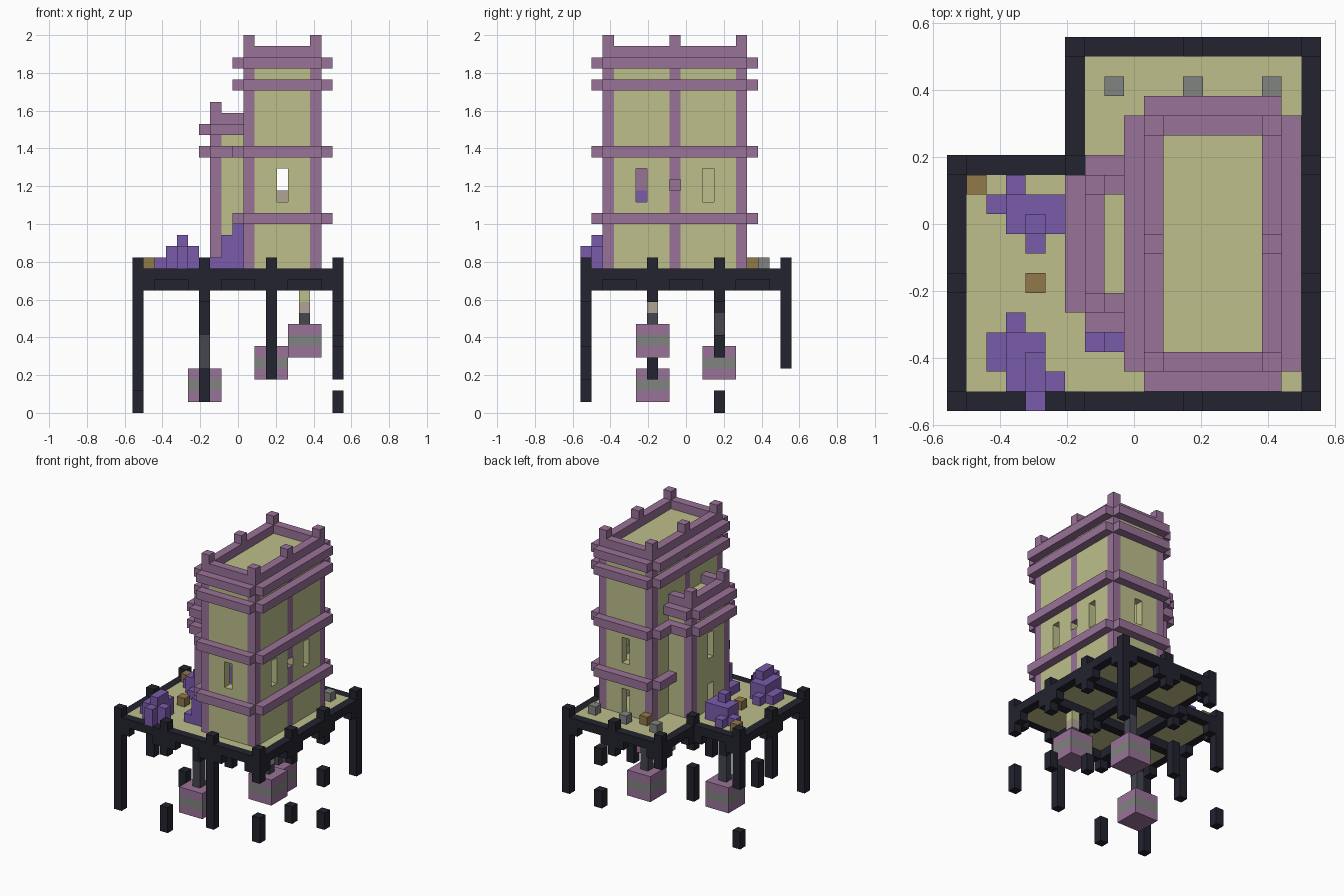
import bpy, bmesh, math
from mathutils import Vector

if "Cube" in bpy.data.objects:
    bpy.data.objects.remove(bpy.data.objects["Cube"])

UNIT = 1 / 17      # size of one building block
HALF = 9.5         # half of the plan width in blocks
claimed = set()    # blocks already used by earlier parts


def colour(name, hex_code):
    rgb = [int(hex_code[i:i + 2], 16) / 255 for i in (0, 2, 4)]
    rgba = [((c + 0.055) / 1.055) ** 2.4 for c in rgb] + [1]
    mat = bpy.data.materials.new(name)
    mat.use_nodes = True
    mat.diffuse_color = rgba
    mat.node_tree.nodes["Principled BSDF"].inputs["Base Color"].default_value = rgba
    return mat


SAND = colour("sand", "bdbf8b")
MAUVE = colour("mauve", "997398")
NAVY = colour("dark navy", "22232e")
LEAF = colour("violet leaf", "7a5bab")
STONE = colour("grey stone", "808480")
WOOD = colour("brown wood", "917849")
BEIGE = colour("beige", "b0a493")
CHAIN = colour("slate chain", "454650")


def box(x0, x1, y0, y1, z0, z1):
    return {(x, y, z) for x in range(x0, x1) for y in range(y0, y1) for z in range(z0, z1)}


def ring(x0, x1, y0, y1, z0, z1):
    return box(x0, x1, y0, y1, z0, z1) - box(x0 + 1, x1 - 1, y0 + 1, y1 - 1, z0, z1)


def band(x0, x1, y0, y1, z):
    """Ledge one block proud of a footprint, with open corners."""
    return (box(x0 - 1, x1 + 1, y0, y1, z, z + 1) | box(x0, x1, y0 - 1, y1 + 1, z, z + 1)) \
        - box(x0, x1, y0, y1, z, z + 1)


def build(name, cells, mat):
    """Outer skin of a set of blocks, merged into large flat faces."""
    cells = cells - claimed
    claimed.update(cells)
    bm = bmesh.new()
    verts = {}
    for cell in cells:
        for axis in range(3):
            for side in (0, 1):
                near = list(cell)
                near[axis] += 2 * side - 1
                if tuple(near) in cells:
                    continue
                u, v = (axis + 1) % 3, (axis + 2) % 3
                loop = []
                for a, b in ((0, 0), (1, 0), (1, 1), (0, 1)):
                    p = list(cell)
                    p[axis] += side
                    p[u] += a
                    p[v] += b
                    p = tuple(p)
                    if p not in verts:
                        verts[p] = bm.verts.new(
                            Vector((p[0] - HALF, p[1] - HALF, p[2])) * UNIT)
                    loop.append(verts[p])
                bm.faces.new(loop if side else loop[::-1])
    bmesh.ops.dissolve_limit(bm, angle_limit=math.radians(1),
                             verts=bm.verts[:], edges=bm.edges[:])
    mesh = bpy.data.meshes.new(name)
    bm.to_mesh(mesh)
    bm.free()
    mesh.materials.append(mat)
    obj = bpy.data.objects.new(name, mesh)
    bpy.context.scene.collection.objects.link(obj)


# L-shaped platform plan
def in_plan(x, y):
    return 0 <= x < 19 and 0 <= y < 19 and not (x < 6 and y > 12)


plan = {(x, y) for x in range(19) for y in range(19) if in_plan(x, y)}
edge = {(x, y) for x, y in plan if not all(
    in_plan(x + a, y + b) for a in (-1, 0, 1) for b in (-1, 0, 1))}
posts = {(x, y) for x, y in plan if x % 6 == 0 and y % 6 == 0}

# Stilts, some of them broken with floating remains
feet = {(0, 0): 2, (12, 0): 3, (18, 18): 4, (0, 6): 6, (0, 12): 7, (6, 6): 7, (12, 12): 9}
stilts = set()
for x, y in posts:
    top = 14 if (x, y) in edge else 12
    stilts |= box(x, x + 1, y, y + 1, feet.get((x, y), 10), top)
build("stilts", stilts, NAVY)
remains = set()
for x, y, low, high in ((6, 0, 1, 4), (18, 0, 3, 6), (18, 6, 3, 5), (18, 12, 5, 7),
                        (18, 12, 0, 2), (0, 12, 0, 2), (6, 12, 4, 8)):
    remains |= box(x, x + 1, y, y + 1, low, high)
build("broken_stilts", remains, NAVY)

# Platform frame, brackets, joists and floor
build("platform_rim", {(x, y, 12) for x, y in edge}, NAVY)
build("stilt_brackets", {(x, y, 11) for x, y in edge
                         if any(abs(x - a) + abs(y - b) <= 1 for a, b in posts)}, NAVY)
build("floor_joists", {(x, y, 11) for x, y in plan - edge if x in (6, 12) or y in (6, 12)}, NAVY)
build("platform_floor", {(x, y, 12) for x, y in plan - edge}, SAND)

# Main tower: x 10-17, y 2-15
openings = (box(13, 14, 2, 3, 19, 22) | box(13, 14, 14, 15, 19, 22)
            | box(13, 14, 14, 15, 13, 16)
            | box(16, 17, 5, 6, 19, 22) | box(16, 17, 11, 12, 19, 22)
            | box(16, 17, 8, 9, 20, 21))
pillars = set()
for x in (10, 16):
    for y in (2, 8, 14):
        pillars |= box(x, x + 1, y, y + 1, 13, 34)
build("tower_pillars", pillars - openings, MAUVE)
build("tower_parapet", ring(10, 17, 2, 15, 32, 33), MAUVE)
build("tower_walls", ring(10, 17, 2, 15, 13, 32) - openings, SAND)
build("tower_roof", box(11, 16, 3, 14, 31, 32), SAND)
build("tower_inner_floor", box(11, 16, 3, 14, 17, 18), SAND)
ledges = set()
for z in (17, 23, 29, 31):
    ledges |= band(10, 17, 2, 15, z)
build("tower_ledges", ledges, MAUVE)

# Things inside the tower, seen through the windows
build("indoor_plant", box(11, 12, 5, 6, 18, 20), LEAF)
build("indoor_post", box(11, 12, 5, 6, 20, 22), MAUVE)
build("indoor_table", box(13, 14, 8, 9, 18, 20), BEIGE)

# Side wing: x 7-10, y 5-12
wing_open = box(7, 8, 8, 9, 19, 22) | box(7, 8, 8, 9, 13, 16)
build("wing_pillars", box(7, 8, 5, 6, 13, 28) | box(7, 8, 11, 12, 13, 28), MAUVE)
build("wing_parapet", ring(7, 11, 5, 12, 26, 27), MAUVE)
build("wing_walls", ring(7, 11, 5, 12, 13, 26) - wing_open, SAND)
build("wing_roof", box(8, 10, 6, 11, 25, 26), SAND)
wing_ledges = band(7, 10, 5, 12, 23) | band(7, 10, 5, 12, 25)
build("wing_ledges", wing_ledges, MAUVE)

# Hanging lanterns with a grey middle band
for name, x, y, z in (("west", 5, 5, 1), ("north", 11, 11, 3), ("east", 14, 5, 5)):
    build(name + "_lantern_band", box(x, x + 3, y, y + 3, z + 1, z + 2), STONE)
    build(name + "_lantern", box(x, x + 3, y, y + 3, z, z + 3), MAUVE)
    links = 1 if name == "east" else 3
    build(name + "_lantern_chain", box(x + 1, x + 2, y + 1, y + 2, z + 3, z + 3 + links), CHAIN)
build("east_chain_joint", box(15, 16, 6, 7, 9, 10), BEIGE)
build("east_chain_mount", box(15, 16, 6, 7, 10, 12), SAND)

# Bushes
build("back_bush", box(3, 6, 9, 11, 13, 15) | box(2, 3, 10, 11, 13, 14)
      | box(3, 4, 11, 12, 13, 14) | box(4, 5, 8, 9, 13, 14) | box(4, 5, 9, 10, 15, 16), LEAF)
build("front_bush", box(3, 5, 1, 4, 13, 15) | box(2, 3, 2, 4, 13, 14)
      | box(3, 4, 4, 5, 13, 14) | box(4, 5, 0, 1, 13, 15) | box(5, 6, 1, 2, 13, 15)
      | box(4, 5, 1, 3, 15, 16), LEAF)
build("wall_bush", box(8, 10, 3, 5, 13, 16) | box(9, 10, 3, 4, 16, 17)
      | box(7, 8, 3, 5, 13, 14), LEAF)

# Loose blocks on the floor
for i, x in enumerate((8, 12, 16)):
    build("stone_block_%d" % i, box(x, x + 1, 16, 17, 13, 14), STONE)
for i, (x, y) in enumerate(((1, 11), (4, 6), (10, 15))):
    build("wood_crate_%d" % i, box(x, x + 1, y, y + 1, 13, 14), WOOD)
